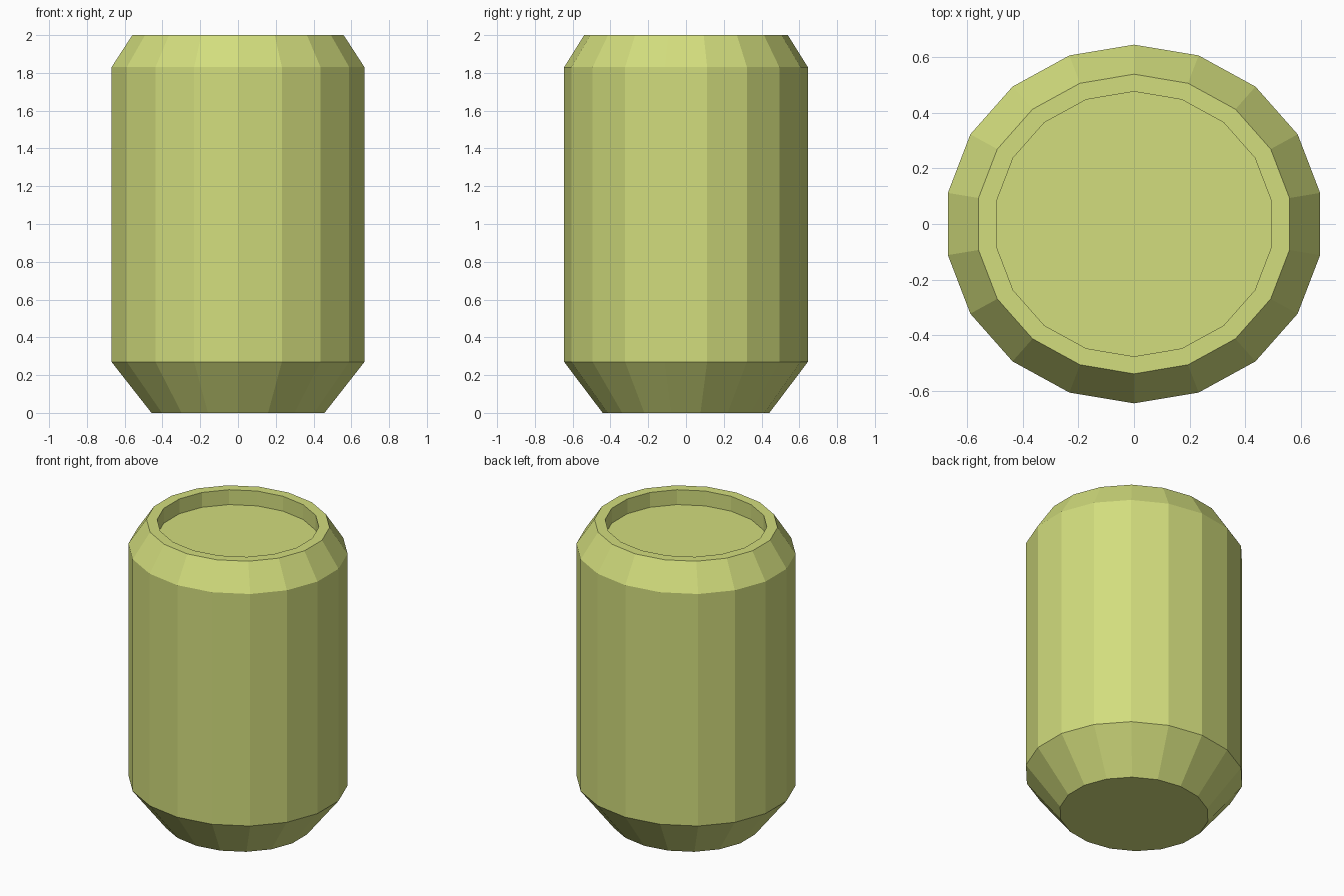
import bpy
import bmesh
from math import radians, cos, sin

default = bpy.data.objects.get("Cube")
if default:
    bpy.data.objects.remove(default, do_unlink=True)

SIDES = 18
DEPTH_RATIO = 0.949  # slightly oval: y radius relative to x radius

# (radius, height) from the base up over the rim and down into the lid recess
PROFILE = [(0.465, 0.0), (0.68, 0.27), (0.68, 1.83),
           (0.568, 2.0), (0.502, 2.0), (0.502, 1.9)]


def make_material(name, colour):
    mat = bpy.data.materials.new(name)
    mat.use_nodes = True
    mat.diffuse_color = colour
    mat.node_tree.nodes["Principled BSDF"].inputs["Base Color"].default_value = colour
    return mat


def lathe(name, profile, mat):
    """Sweep the profile round z, capping both ends, with flat facets."""
    bm = bmesh.new()
    rings = []
    for radius, z in profile:
        angles = [radians(90 + 360 * i / SIDES) for i in range(SIDES)]
        rings.append([bm.verts.new((radius * cos(a), radius * DEPTH_RATIO * sin(a), z))
                      for a in angles])
    for low, high in zip(rings, rings[1:]):
        for i in range(SIDES):
            j = (i + 1) % SIDES
            bm.faces.new((low[i], low[j], high[j], high[i]))
    bm.faces.new(rings[0][::-1])
    bm.faces.new(rings[-1])
    mesh = bpy.data.meshes.new(name)
    bm.to_mesh(mesh)
    bm.free()
    mesh.materials.append(mat)
    obj = bpy.data.objects.new(name, mesh)
    bpy.context.collection.objects.link(obj)
    return obj


# Can body with tapered base, shoulder, rim and sunken lid
lathe("can_body", PROFILE, make_material("pale olive green", (0.645, 0.723, 0.205, 1.0)))
